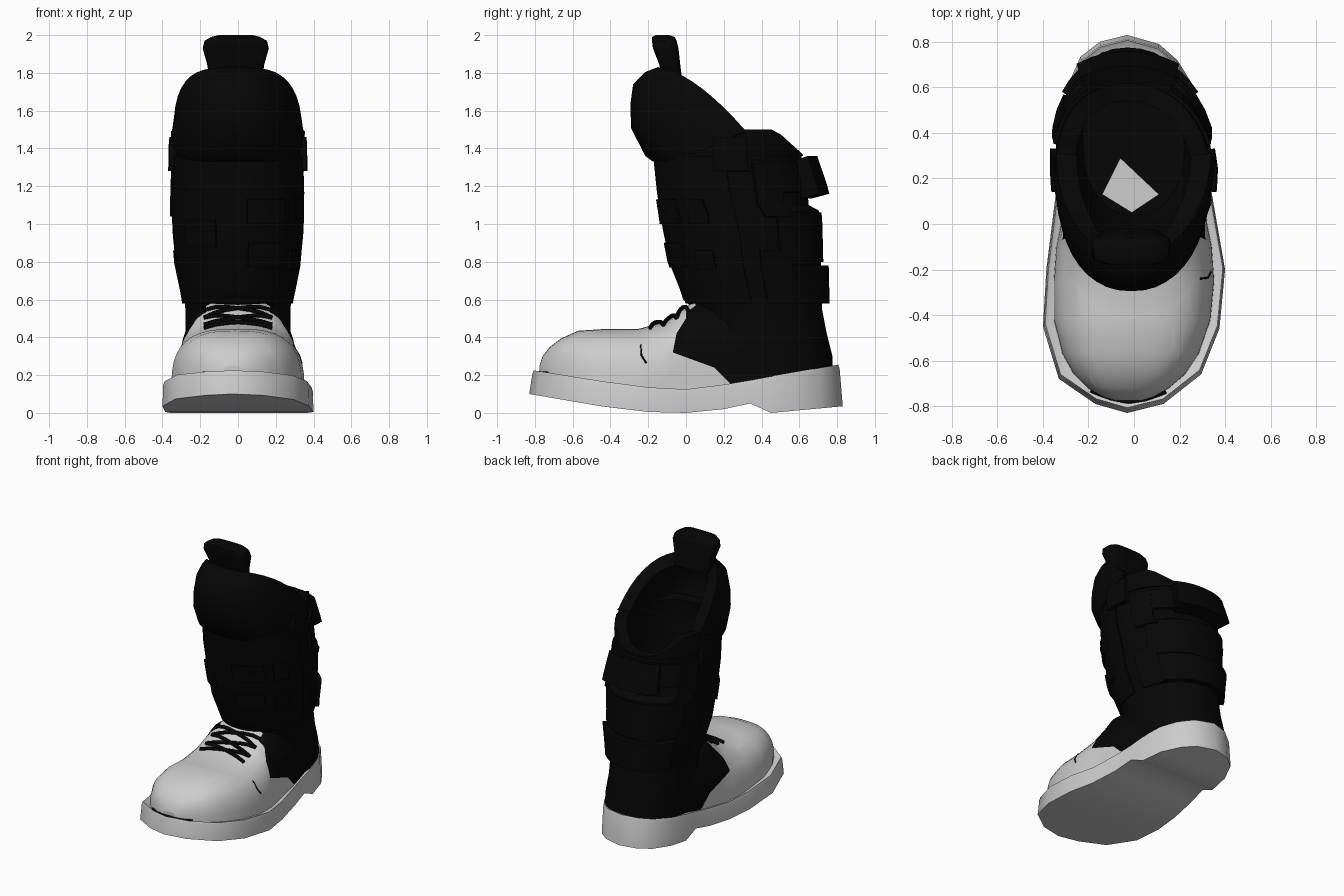
import bpy, bmesh
from math import sin, cos, radians, pi, copysign

if "Cube" in bpy.data.objects:
    bpy.data.objects.remove(bpy.data.objects["Cube"])


def material(name, value):
    m = bpy.data.materials.new(name)
    m.use_nodes = True
    colour = (value, value, value, 1)
    m.diffuse_color = colour
    bsdf = m.node_tree.nodes["Principled BSDF"]
    bsdf.inputs["Base Color"].default_value = colour
    bsdf.inputs["Roughness"].default_value = 0.9
    return m


WHITE = material("off_white_leather", 0.61)
BLACK = material("black_fabric", 0.0018)


def interp(table, t, k=1):
    """Linear lookup of column k in a table sorted by its first column."""
    if t <= table[0][0]:
        return table[0][k]
    for a, b in zip(table, table[1:]):
        if t <= b[0]:
            return a[k] + (b[k] - a[k]) * (t - a[0]) / (b[0] - a[0])
    return table[-1][k]


def power(v, e):
    return copysign(abs(v) ** e, v)


def finish(bm, name, mats, thick=0, angle=40):
    mesh = bpy.data.meshes.new(name)
    bm.to_mesh(mesh)
    bm.free()
    ob = bpy.data.objects.new(name, mesh)
    bpy.context.collection.objects.link(ob)
    for m in mats:
        mesh.materials.append(m)
    bpy.ops.object.select_all(action='DESELECT')
    ob.select_set(True)
    bpy.context.view_layer.objects.active = ob
    if thick:
        mod = ob.modifiers.new("thickness", 'SOLIDIFY')
        mod.thickness = thick
        mod.offset = -1
        bpy.ops.object.modifier_apply(modifier=mod.name)
    bpy.ops.object.shade_smooth_by_angle(angle=radians(angle))


def grid(rows, closed=False, caps=False):
    """Skin rows of points; closed rows start at the front centre."""
    bm = bmesh.new()
    vs = [[bm.verts.new(p) for p in row] for row in rows]
    n = len(rows[0])
    for a, b in zip(vs, vs[1:]):
        for i in range(n if closed else n - 1):
            j = (i + 1) % n
            bm.faces.new((a[i], a[j], b[j], b[i]))
    if caps:
        for ring, flip in ((vs[0], True), (vs[-1], False)):
            for i in range(n // 2):
                f = [ring[i], ring[i + 1], ring[n - i - 1]]
                if i:
                    f.append(ring[n - i])
                f = list(dict.fromkeys(f))
                if len(f) > 2:
                    bm.faces.new(f[::-1] if flip else f)
    return bm


def oval(theta, w, front, back, z, n=2.15, x0=0):
    e = 2 / n
    return (x0 + w * power(sin(theta), e),
            (front + back) / 2 - (back - front) / 2 * power(cos(theta), e), z)


def angles(n):
    return [2 * pi * i / n for i in range(n)]


# Sole: slightly skewed outline swept between curved bottom and top, with heel notch
OUTLINE = [(-.03, -.83), (.13, -.79), (.295, -.66), (.375, -.46), (.4, -.2), (.365, 0),
           (.33, .2), (.31, .34), (.3, .45), (.265, .6), (.19, .72), (.11, .79),
           (-.03, .83), (-.15, .8), (-.235, .735), (-.295, .6), (-.315, .45), (-.32, .34),
           (-.335, .2), (-.36, 0), (-.385, -.2), (-.4, -.45), (-.33, -.68), (-.17, -.79)]
BOTTOM = [(-.83, .1), (-.45, .035), (-.2, .005), (0, 0), (.2, .02), (.34, .05), (.45, 0), (.83, .035)]
TOP = [(-.83, .225), (-.5, .175), (-.3, .14), (0, .125), (.25, .155), (.5, .2), (.83, .255)]


def sole_ring(sx, sy, table, drop=0):
    return [(x * sx, y * sy, interp(table, y) - drop) for x, y in OUTLINE]


finish(grid([sole_ring(1, 1, BOTTOM), sole_ring(.99, .98, TOP, .02), sole_ring(.975, .972, TOP),
             sole_ring(.93, .955, TOP, .01)], True, True), "sole", [WHITE])

# Foot upper: arched sections along the length (y, half width, top, centre x)
FOOT = [(-.775, .06, .25, -.025), (-.76, .11, .3, -.025), (-.72, .18, .35, -.025),
        (-.66, .245, .395, -.02), (-.57, .3, .435, -.015), (-.42, .345, .445, -.008),
        (-.25, .353, .445, 0), (-.1, .342, .485, 0), (0, .322, .56, 0), (.05, .317, .6, 0),
        (.2, .3, .6, 0), (.3, .287, .6, 0), (.42, .268, .58, 0)]
EXP = 0.7


def foot_top(x, y):
    w, zt, x0 = (interp(FOOT, y, k) for k in (1, 2, 3))
    zb = interp(TOP, y) - .03
    return zb + (zt - zb) * max(0, 1 - abs((x - x0) / w) ** (2 / EXP)) ** (EXP / 2)


rows = []
for y, w, zt, x0 in FOOT:
    zb = interp(TOP, y) - .03
    arc = [pi * (1 - i / 20) for i in range(21)]
    rows.append([(x0 + w * power(cos(a), EXP), y, zb + (zt - zb) * abs(sin(a)) ** EXP) for a in arc])
bm = grid(rows)
bm.verts.ensure_lookup_table()
bm.faces.new(bm.verts[:21])
# Cut the heel panel edge into the upper, then colour by side of the edge
EDGE = [(.1, .28), (.15, .24), (.24, .15), (.32, -.07), (.42, -.05), (.5, 0)]
cuts = [((0, a[1], a[0]), (0, b[0] - a[0], a[1] - b[1])) for a, b in zip(EDGE, EDGE[1:])]
cuts += [((s * .17, 0, 0), (1, 0, 0)) for s in (-1, 1)]
for co, no in cuts:
    bmesh.ops.bisect_plane(bm, geom=bm.verts[:] + bm.edges[:] + bm.faces[:], plane_co=co, plane_no=no)
for f in bm.faces:
    c = f.calc_center_median()
    tongue = abs(c.x) < .17 and c.y < .06 and c.z > .4
    f.material_index = int(c.y > interp(EDGE, c.z) and not tongue)
finish(bm, "foot_upper", [WHITE, BLACK])

# Shaft: height, front, back, half width
SHAFT = [(.13, .2, .775, .278), (.3, .1, .775, .28), (.42, .04, .745, .278), (.55, .04, .72, .278),
         (.6, -.015, .72, .282), (.8, -.08, .715, .325), (1, -.12, .71, .34), (1.07, -.13, .705, .343),
         (1.1, -.135, .65, .343), (1.2, -.15, .64, .34), (1.36, -.165, .61, .335),
         (1.43, -.16, .61, .335), (1.5, -.15, .61, .325)]


def shaft_point(theta, z, off=0):
    """Point on the shaft; the rim dips and the heel skews towards the back."""
    front, back, w = (interp(SHAFT, z, k) for k in (1, 2, 3))
    dip = 1 - .95 * max(0, -cos(theta) - .6) / .4
    return oval(theta, w + off, front - off, back + off, min(z, 1.36) + max(0, z - 1.36) * dip,
                x0=-.03 * max(0, -cos(theta)))


finish(grid([[shaft_point(a, s[0]) for a in angles(32)] for s in SHAFT], True),
       "boot_shaft", [BLACK], .07)
floor = [[shaft_point(a, z, -.02) for a in angles(32)] for z in (.64, .66)]
finish(grid(floor, True, True), "inner_floor", [BLACK])
bm = bmesh.new()
bm.faces.new([bm.verts.new((x, y, .67)) for x, y in ((-.14, .13), (-.01, .05), (.11, .13), (-.06, .29))])
finish(bm, "insole_patch", [WHITE], .006)


def wrap(name, a0, a1, z0, z1, off, flare=0):
    """Band that follows the shaft between two angles (0 is front)."""
    n = max(2, int(abs(a1 - a0) / 9))
    rows = []
    for r in range(5):
        z = z0 + (z1 - z0) * r / 4
        rows.append([shaft_point(radians(a0 + (a1 - a0) * i / n), z, off + flare * (1 - r / 4))
                     for i in range(n + 1)])
    finish(grid(rows), name, [BLACK], off + .015, 30)


# Shell, straps, collar and buckles
wrap("front_shell", -88, 88, .58, 1.36, .01)
wrap("lower_strap", 125, 235, .58, .78, .04)
wrap("middle_panel", 115, 245, .8, 1.06, .012)
wrap("upper_strap", 115, 245, 1.17, 1.33, .02)
wrap("back_buckle", 152, 208, 1.16, 1.36, .085, .03)
wrap("collar", 95, 265, 1.36, 1.5, .01)
for side, s in (("left", 1), ("right", -1)):
    lo, hi = sorted((s * 80, s * 102))
    wrap(side + "_collar_buckle", lo, hi, 1.28, 1.46, .032)
    lo, hi = sorted((s * 106, s * 128))
    wrap(side + "_strap_plate", lo, hi, 1.04, 1.32, .022)
    lo, hi = sorted((s * 100, s * 125))
    wrap(side + "_lower_plate", lo, hi, .58, .86, .014)
for i, (a0, a1, z0, z1) in enumerate([(7, 42, 1, 1.13), (8, 40, .77, .9), (-50, -18, .88, 1.02),
                                      (52, 68, 1, 1.13), (52, 68, .76, .86)]):
    wrap("front_patch_%d" % (i + 1), a0, a1, z0, z1, .022)

# Padded tongue: bulging flap around the front with a sloping rim
PAD = [(0, -.175), (.06, -.215), (.35, -.29), (.6, -.295), (.82, -.28), (.95, -.215), (1, -.15)]
rows = []
for t, front in PAD:
    row = []
    for i in range(25):
        a = radians(-90 + 7.5 * i)
        c = max(0, cos(a))
        lo, hi = 1.33 + .16 * (1 - c) ** 2, 1.5 + .33 * (1 - (1 - c) ** 1.6)
        x, y, _ = oval(a, .355 - .015 * t, front, .62 - front, 0, 2.4 - .4 * t ** 3, -.012 * c)
        row.append((x, y, lo + (hi - lo) * t))
    rows.append(row)
finish(grid(rows), "padded_tongue", [BLACK], .09, 45)

# Pull tab on top of the tongue
TAB = [(1.76, .14, -.13, -.02), (1.84, .15, -.14, -.03), (1.93, .175, -.175, -.04),
       (1.97, .165, -.18, -.05), (1.99, .13, -.18, -.06), (2, .09, -.16, -.09)]
finish(grid([[oval(a, w, f, b, z, 4, -.012) for a in angles(20)] for z, w, f, b in TAB], True, True),
       "pull_tab", [BLACK])


def cord(name, points, radius=.012):
    cu = bpy.data.curves.new(name, 'CURVE')
    cu.dimensions = '3D'
    cu.bevel_depth = radius
    cu.bevel_resolution = 1
    cu.use_fill_caps = True
    sp = cu.splines.new('POLY')
    sp.points.add(len(points) - 1)
    for p, co in zip(sp.points, points):
        p.co = (*co, 1)
    cu.materials.append(BLACK)
    ob = bpy.data.objects.new(name, cu)
    bpy.context.collection.objects.link(ob)


# Crossed laces, side stitch and the toe line behind the sole rim
EYES = [-.19, -.12, -.05, .01]
for side, s in (("left", 1), ("right", -1)):
    for k, (y0, y1) in enumerate(zip(EYES, EYES[1:])):
        pts = []
        for i in range(7):
            x, y = s * (.18 - .06 * i), y0 + (y1 - y0) * i / 6
            pts.append((x, y, foot_top(x, y) + .01))
        cord("%s_lace_%d" % (side, k + 1), pts)
cord("side_stitch", [(x, y, foot_top(x, y)) for x, y in ((.29, -.24), (.325, -.235), (.337, -.21))], .005)
cord("toe_line", [(-.19, -.73, .208), (-.1, -.765, .211), (-.025, -.78, .212),
                  (.05, -.77, .211), (.14, -.735, .208)], .011)
